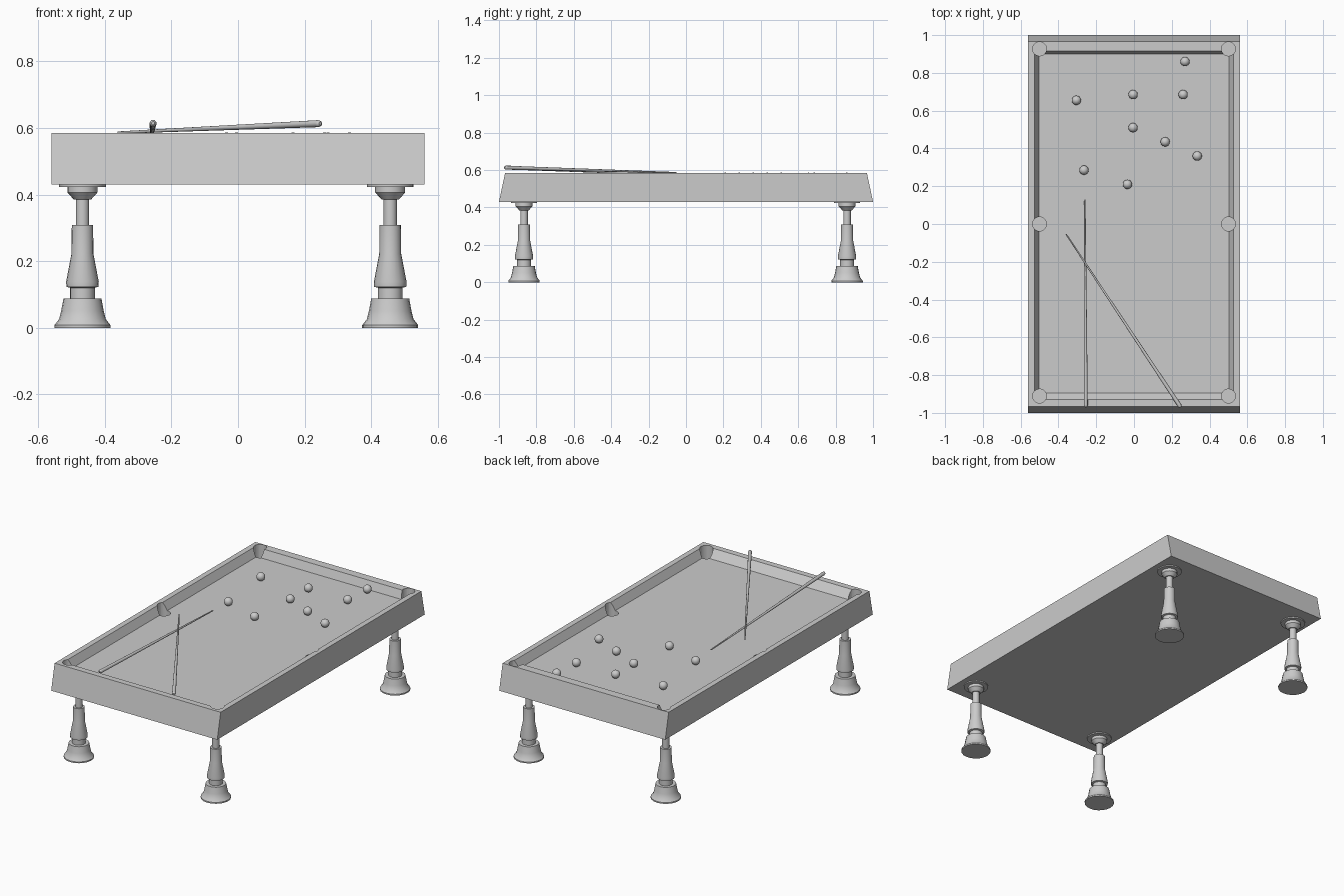
import bpy, bmesh, math
from mathutils import Vector

if "Cube" in bpy.data.objects:
    bpy.data.objects.remove(bpy.data.objects["Cube"])

TOP, FLOOR, UNDER = 0.585, 0.537, 0.43
BALL_R = 0.0245


def finish(bm, name, smooth=None):
    bmesh.ops.recalc_face_normals(bm, faces=bm.faces[:])
    me = bpy.data.meshes.new(name)
    bm.to_mesh(me)
    bm.free()
    ob = bpy.data.objects.new(name, me)
    bpy.context.collection.objects.link(ob)
    if smooth:
        bpy.ops.object.select_all(action='DESELECT')
        ob.select_set(True)
        bpy.context.view_layer.objects.active = ob
        bpy.ops.object.shade_smooth_by_angle(angle=math.radians(smooth))
    return ob


def lathe(name, profile, segs, smooth=None):
    """Closed solid of revolution about z from (radius, height) points."""
    bm = bmesh.new()
    rings = [[bm.verts.new((r * math.cos(2 * math.pi * i / segs),
                            r * math.sin(2 * math.pi * i / segs), z))
              for i in range(segs)] for r, z in profile]
    for a, b in zip(rings, rings[1:]):
        for i in range(segs):
            j = (i + 1) % segs
            bm.faces.new((a[i], a[j], b[j], b[i]))
    bm.faces.new(rings[0])
    bm.faces.new(rings[-1])
    return finish(bm, name, smooth)


# Table body: sloped ends, recessed playing bed with sloped cushions
bm = bmesh.new()
loops = []
for x, y0, y1, z in ((0.56, -1.0, 1.0, UNDER), (0.56, -0.967, 0.967, TOP),
                     (0.527, -0.93, 0.917, TOP), (0.503, -0.894, 0.899, FLOOR)):
    loops.append([bm.verts.new(p) for p in
                  ((-x, y0, z), (x, y0, z), (x, y1, z), (-x, y1, z))])
for a, b in zip(loops, loops[1:]):
    for i in range(4):
        j = (i + 1) % 4
        bm.faces.new((a[i], a[j], b[j], b[i]))
bm.faces.new(loops[0])
bm.faces.new(loops[-1])
body = finish(bm, "table_body")

# Six pockets cut into the cushions and bed
bm = bmesh.new()
for x in (-0.5, 0.5):
    for y in (-0.911, 0.0, 0.927):
        res = bmesh.ops.create_cone(bm, cap_ends=True, segments=24,
                                    radius1=0.037, radius2=0.037, depth=0.2)
        bmesh.ops.translate(bm, verts=res["verts"], vec=(x, y, 0.50 + 0.1))
cutter = finish(bm, "pocket_cutter")
cutter.hide_render = True
cutter.hide_viewport = True
cut = body.modifiers.new("pockets", 'BOOLEAN')
cut.operation = 'DIFFERENCE'
cut.solver = 'EXACT'
cut.object = cutter

# Four turned legs
leg_profile = [(0.084, 0), (0.084, 0.008), (0.070, 0.026), (0.064, 0.05),
               (0.057, 0.088), (0.037, 0.088), (0.037, 0.12), (0.048, 0.123),
               (0.049, 0.138), (0.033, 0.222), (0.032, 0.308), (0.020, 0.308),
               (0.020, 0.385), (0.026, 0.385), (0.045, 0.406), (0.045, 0.423),
               (0.070, 0.423), (0.070, UNDER)]
leg = lathe("leg", leg_profile, 20, 30)
mesh = leg.data
bpy.data.objects.remove(leg)
for side, x in (("left", -0.467), ("right", 0.457)):
    for end, y in (("front", -0.866), ("back", 0.861)):
        ob = bpy.data.objects.new(f"{end}_{side}_leg", mesh)
        ob.location = (x, y, 0)
        bpy.context.collection.objects.link(ob)

# Balls on the bed
spots = [(0.27, 0.86), (-0.305, 0.655), (-0.005, 0.685), (0.26, 0.685),
         (-0.005, 0.51), (0.165, 0.435), (0.335, 0.36), (-0.265, 0.285),
         (-0.035, 0.21)]
for n, (x, y) in enumerate(spots):
    bm = bmesh.new()
    bmesh.ops.create_uvsphere(bm, u_segments=24, v_segments=12, radius=BALL_R)
    ball = finish(bm, f"ball_{n + 1}", 60)
    ball.location = (x, y, FLOOR + BALL_R)

# Two tapered cue sticks with rounded butts
for name, tip, butt in (("straight_cue", (-0.26, 0.13, 0.567), (-0.255, -0.97, 0.614)),
                        ("angled_cue", (-0.36, -0.053, 0.586), (0.247, -0.97, 0.613))):
    tip, butt = Vector(tip), Vector(butt)
    d = butt - tip
    h = d.length
    cue = lathe(name, [(0.003, 0), (0.0035, 0.01), (0.0105, h - 0.012),
                       (0.009, h - 0.004), (0.005, h)], 16, 40)
    cue.location = tip
    cue.rotation_mode = 'QUATERNION'
    cue.rotation_quaternion = d.to_track_quat('Z', 'Y')
